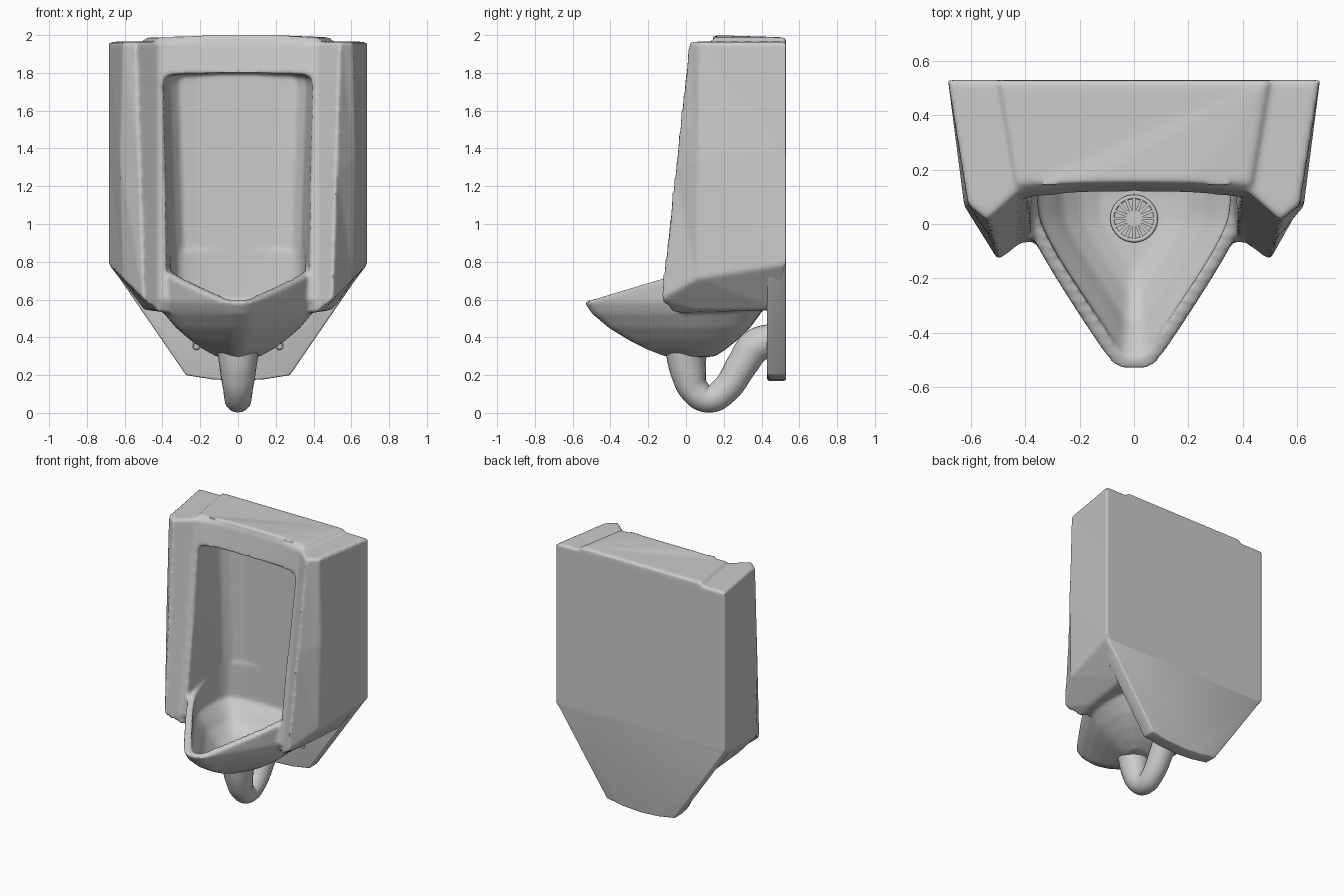
import bpy, bmesh, math
from mathutils import Vector

if "Cube" in bpy.data.objects:
    bpy.data.objects.remove(bpy.data.objects["Cube"])


def make_object(name, bm):
    bmesh.ops.recalc_face_normals(bm, faces=bm.faces)
    me = bpy.data.meshes.new(name)
    bm.to_mesh(me)
    bm.free()
    ob = bpy.data.objects.new(name, me)
    bpy.context.collection.objects.link(ob)
    return ob


def mirrored(half):
    """Half outline (x >= 0, rear to front) -> closed symmetric outline."""
    return half + [(-p[0],) + tuple(p[1:]) for p in reversed(half) if p[0] > 1e-6]


def rounded(pts, times=3):
    """Corner-cutting of a closed outline."""
    for _ in range(times):
        out = []
        for i, p in enumerate(pts):
            a, b = Vector(p), Vector(pts[(i + 1) % len(pts)])
            out += [tuple(a.lerp(b, .25)), tuple(a.lerp(b, .75))]
        pts = out
    return pts


def loft(name, rings):
    bm = bmesh.new()
    vs = [[bm.verts.new(p) for p in r] for r in rings]
    n = len(vs[0])
    for a, b in zip(vs, vs[1:]):
        for i in range(n):
            j = (i + 1) % n
            bm.faces.new((a[i], a[j], b[j], b[i]))
    bm.faces.new(vs[0])
    bm.faces.new(vs[-1])
    return make_object(name, bm)


def scaled(plan, s, z, cy):
    return [(x * s, cy + (y - cy) * s, z) for x, y in plan]


def apply(ob, kind, **props):
    m = ob.modifiers.new(kind, kind)
    for k, v in props.items():
        setattr(m, k, v)
    bpy.context.view_layer.objects.active = ob
    bpy.ops.object.modifier_apply(modifier=m.name)


def combine(ob, other, op):
    apply(ob, 'BOOLEAN', object=other, operation=op, solver='EXACT')
    bpy.data.objects.remove(other, do_unlink=True)


def smooth(ob, angle=40):
    bpy.ops.object.select_all(action='DESELECT')
    ob.select_set(True)
    bpy.context.view_layer.objects.active = ob
    bpy.ops.object.shade_smooth_by_angle(angle=math.radians(angle))


# Ceramic housing with the two forward side fins
under = [(.50, .50, .545), (.46, .06, .545), (.41, -.07, .53), (.37, -.03, .53), (.2, -.03, .53), (0, -.03, .53)]
lower = [(.685, .53, .785), (.61, .06, .71), (.50, -.135, .60), (.42, -.07, .60), (.2, -.06, .60), (0, -.06, .60)]
upper = [(.685, .53, 1.965), (.61, .07, 1.965), (.54, .015, 1.965), (.42, .12, 1.965), (.2, .14, 1.965), (0, .145, 1.965)]
mid = [tuple(Vector(a).lerp(Vector(b), .5)) for a, b in zip(lower, upper)]
mid[1] = (.625, mid[1][1], mid[1][2])
body = loft("urinal_body", [mirrored(r) for r in (under, lower, mid, upper)])

# Raised centre panel on the top
panel = [(.49, .529), (.425, .14), (.2, .143), (0, .145)]
wide = [(.51, .529), (.445, .15), (.2, .16), (0, .165)]
slab = loft("top_panel", [[(x, y, 1.85) for x, y in mirrored(wide)],
                          [(x, y, 1.955) for x, y in mirrored(wide)],
                          [(x, y, 2.0 - .012 * (abs(x) > .3)) for x, y in mirrored(panel)]])
combine(body, slab, 'UNION')

# Projecting bowl
plan = rounded(mirrored([(.36, .42), (.42, .30), (.42, .08), (.37, -.07), (.12, -.46), (.06, -.538)]))
bowl = loft("bowl", [scaled(plan, s, z, .05) for s, z in (
    (.16, .295), (.28, .30), (.43, .335), (.60, .385), (.78, .45), (.93, .525), (1, .585), (1, .80))])
combine(body, bowl, 'UNION')

# Front opening, its sloped lower end trims the bowl rim
open_plan = [(.20, .385), (.29, .37), (.335, .31), (.36, .15), (.38, -.05), (.38, -.9)]


def open_ring(sx, z):
    return [(x * sx, y, .588 + .3 * (y + .53) if z is None else z) for x, y in mirrored(open_plan)]


opening = loft("opening_cutter", [open_ring(s, z) for s, z in (
    (1, None), (1.03, 1.2), (1.085, 1.73), (1.07, 1.765), (1.03, 1.785), (.9, 1.792), (.3, 1.80))])
combine(body, opening, 'DIFFERENCE')

# Basin hollow
inner = rounded(mirrored([(.28, .385), (.35, .30), (.36, .10), (.335, -.04), (.075, -.43), (.04, -.495)]))
basin = loft("basin_cutter", [scaled(inner, s, z, .02) for s, z in (
    (.22, .388), (.35, .392), (.55, .425), (.74, .48), (.84, .53), (1, .60), (1, .90))])
combine(body, basin, 'DIFFERENCE')

# Soften into one glazed casting
apply(body, 'REMESH', mode='VOXEL', voxel_size=.012)
apply(body, 'SMOOTH', factor=.5, iterations=6)
for p in body.data.polygons:
    p.use_smooth = True

# Wall plate
outline = mirrored([(.655, .95), (.67, .775), (.275, .20), (.14, .178), (0, .17)])
plate = loft("wall_plate", [[(x, y, z) for x, z in outline] for y in (.43, .529)])
apply(plate, 'BEVEL', width=.01, segments=3)
smooth(plate)

# Drain trap pipe
cu = bpy.data.curves.new("trap_pipe", 'CURVE')
cu.dimensions = '3D'
cu.bevel_depth = 1
cu.bevel_resolution = 8
cu.resolution_u = 10
cu.use_fill_caps = True
path = [(0, .36, .115), (.012, .22, .095), (.05, .115, .077), (.12, .073, .071),
        (.20, .115, .075), (.30, .26, .083), (.37, .355, .09), (.46, .385, .09)]
sp = cu.splines.new('BEZIER')
sp.bezier_points.add(len(path) - 1)
for bp, (y, z, r) in zip(sp.bezier_points, path):
    bp.co = (0, y, z)
    bp.radius = r
    bp.handle_left_type = bp.handle_right_type = 'AUTO'
pipe = bpy.data.objects.new("trap_pipe", cu)
bpy.context.collection.objects.link(pipe)
bpy.ops.object.select_all(action='DESELECT')
pipe.select_set(True)
bpy.context.view_layer.objects.active = pipe
bpy.ops.object.convert(target='MESH')
smooth(bpy.context.view_layer.objects.active, 50)

# Drain strainer: disc, rim, hub and radial bars
dz, dy = .392, .02


def disc(name, r, h, z):
    bpy.ops.mesh.primitive_cylinder_add(vertices=40, radius=r, depth=h, location=(0, dy, z))
    bpy.context.object.name = name
    smooth(bpy.context.object)


disc("drain_disc", .085, .016, dz)
disc("drain_hub", .026, .03, dz + .003)
bpy.ops.mesh.primitive_torus_add(major_radius=.08, minor_radius=.008, major_segments=40,
                                 minor_segments=10, location=(0, dy, dz + .008))
bpy.context.object.name = "drain_rim"
smooth(bpy.context.object)
for i in range(16):
    a = i * math.tau / 16
    bpy.ops.mesh.primitive_cube_add(size=1, location=(.052 * math.cos(a), dy + .052 * math.sin(a), dz + .008),
                                    rotation=(0, 0, a))
    bpy.context.object.scale = (.056, .011, .014)
    bpy.context.object.name = "drain_bar"

# Mounting hole collars on the wall plate
for s in (-1, 1):
    bpy.ops.mesh.primitive_torus_add(major_radius=.018, minor_radius=.004, major_segments=24, minor_segments=8,
                                     location=(s * .22, .43, .355), rotation=(math.pi / 2, 0, 0))
    bpy.context.object.name = "mounting_hole"
    smooth(bpy.context.object)
